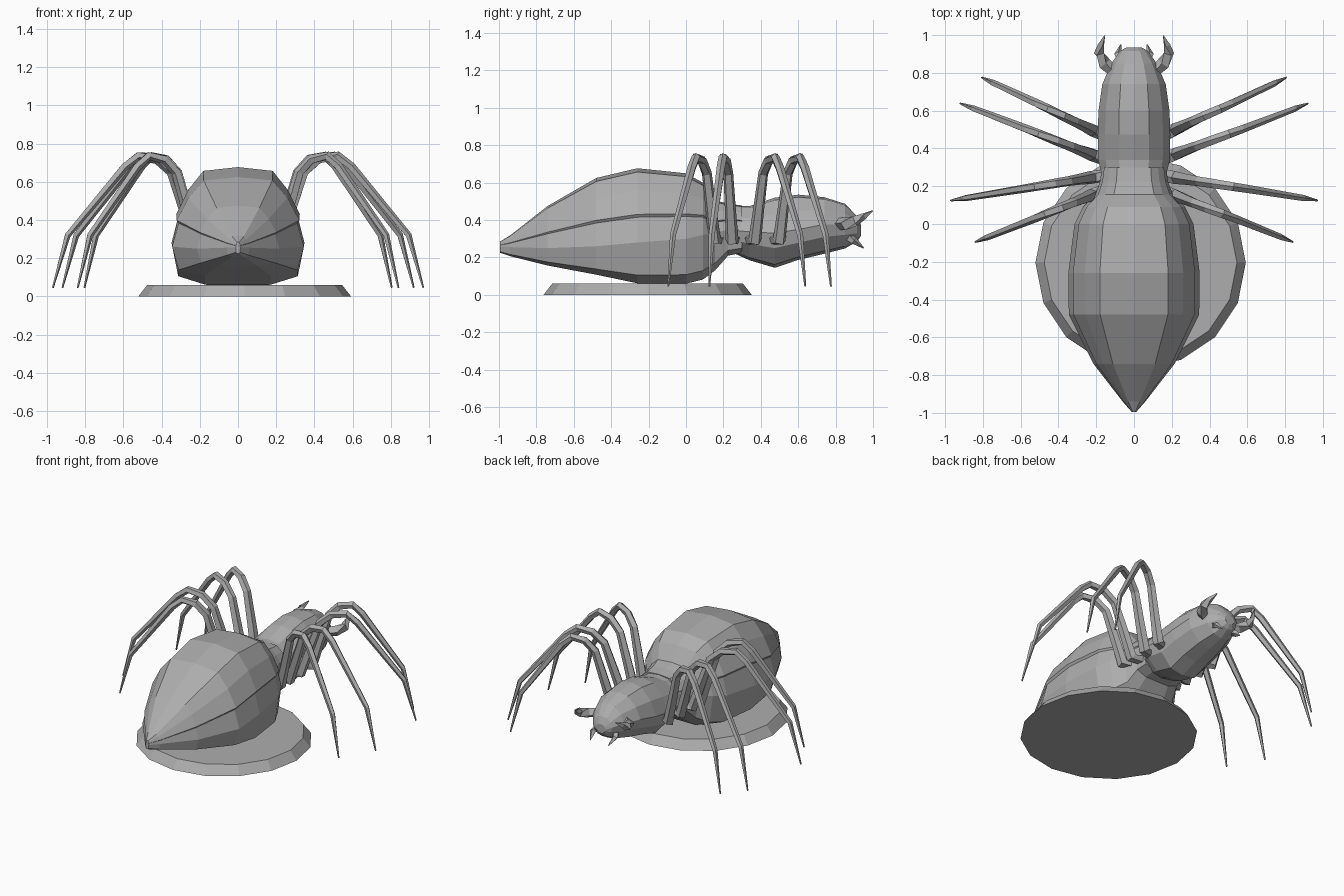
import bpy, bmesh, math
from mathutils import Vector

grey = bpy.data.materials.new("stone grey")
grey.diffuse_color = (0.42, 0.42, 0.42, 1)


def add_rings(bm, rings):
    """Skin a list of closed rings and cap both ends."""
    loops = [[bm.verts.new(p) for p in r] for r in rings]
    n = len(loops[0])
    for a, b in zip(loops, loops[1:]):
        for i in range(n):
            j = (i + 1) % n
            bm.faces.new((a[i], a[j], b[j], b[i]))
    bm.faces.new(loops[0][::-1])
    bm.faces.new(loops[-1])


def finish(name, bm):
    bmesh.ops.recalc_face_normals(bm, faces=bm.faces[:])
    me = bpy.data.meshes.new(name)
    bm.to_mesh(me)
    bm.free()
    me.materials.append(grey)
    ob = bpy.data.objects.new(name, me)
    bpy.context.collection.objects.link(ob)
    return ob


def body(name, stations, half):
    """Loft a half section along y; station = (y, bottom, top, half width, widest z)."""
    section = half + [(-x, h) for x, h in half[-2:0:-1]]
    rings = []
    for y, zb, zt, w, zw in stations:
        rings.append([(x * w, y, zw + h * ((zt - zw) if h > 0 else (zw - zb)))
                      for x, h in section])
    bm = bmesh.new()
    add_rings(bm, rings)
    return finish(name, bm)


def tube(name, pts, radii, sides=5):
    pts = [Vector(p) for p in pts]
    rings = []
    for i, (p, r) in enumerate(zip(pts, radii)):
        a, b = pts[max(i - 1, 0)], pts[min(i + 1, len(pts) - 1)]
        t = (b - a).normalized()
        u = t.cross(Vector((0, 1, 0))).normalized()
        v = t.cross(u)
        rings.append([p + r * (u * math.cos(k * math.tau / sides) + v * math.sin(k * math.tau / sides))
                      for k in range(sides)])
    bm = bmesh.new()
    add_rings(bm, rings)
    return finish(name, bm)


# Bevelled round stand
bm = bmesh.new()
add_rings(bm, [[(0.035 + r * math.cos(k * math.tau / 16), -0.205 + r * math.sin(k * math.tau / 16), z)
                for k in range(16)] for r, z in ((0.557, 0), (0.51, 0.06))])
finish("stand", bm)

# Abdomen, with a small step where the upper shell overlaps the side
body("abdomen", [
    (-0.995, 0.225, 0.285, 0.012, 0.255),
    (-0.94, 0.207, 0.318, 0.06, 0.255),
    (-0.74, 0.157, 0.475, 0.215, 0.25),
    (-0.48, 0.108, 0.625, 0.345, 0.26),
    (-0.26, 0.062, 0.677, 0.348, 0.28),
    (0.0, 0.06, 0.65, 0.315, 0.30),
    (0.09, 0.082, 0.6, 0.27, 0.32),
    (0.155, 0.13, 0.505, 0.205, 0.33),
    (0.225, 0.21, 0.488, 0.18, 0.35),
    (0.30, 0.225, 0.478, 0.17, 0.35)],
    [(0, 1), (0.52, 0.95), (0.75, 0.7), (0.93, 0.38), (0.9, 0.34),
     (1, 0), (0.9, -0.8), (0.5, -1), (0, -1)])

# Thorax and head
body("thorax_and_head", [
    (0.24, 0.23, 0.475, 0.165, 0.34),
    (0.34, 0.185, 0.475, 0.19, 0.33),
    (0.475, 0.145, 0.52, 0.192, 0.32),
    (0.60, 0.187, 0.536, 0.188, 0.34),
    (0.74, 0.22, 0.522, 0.168, 0.37),
    (0.85, 0.248, 0.487, 0.12, 0.37),
    (0.915, 0.285, 0.42, 0.075, 0.36),
    (0.935, 0.315, 0.375, 0.04, 0.345)],
    [(0, 1), (0.42, 0.93), (0.8, 0.55), (1, 0.05), (0.9, -0.4), (0.5, -0.9), (0, -1)])

# Leg outline: (fraction of reach, height, radius)
leg_shape = [(-0.08, 0.30, 0.034), (0.03, 0.29, 0.036), (0.10, 0.45, 0.031), (0.19, 0.65, 0.027),
             (0.29, 0.718, 0.026), (0.42, 0.735, 0.024), (0.51, 0.68, 0.023),
             (0.90, 0.32, 0.017), (1.0, 0.045, 0.005)]
# Root y, tip x, tip y
legs = [("front", 0.49, 0.805, 0.775), ("second", 0.36, 0.92, 0.638),
        ("third", 0.25, 0.97, 0.125), ("rear", 0.16, 0.84, -0.095)]

for side, s in (("right", 1), ("left", -1)):
    for name, y0, x1, y1 in legs:
        pts = [(s * (0.2 + t * (x1 - 0.2)), y0 + t * (y1 - y0), z) for t, z, r in leg_shape]
        tube(f"{name}_leg_{side}", pts, [r for t, z, r in leg_shape])
    # Hooked pincers and small fangs
    tube(f"pincer_{side}", [(s * 0.11, 0.81, 0.38), (s * 0.155, 0.85, 0.38), (s * 0.185, 0.905, 0.395),
                            (s * 0.175, 0.95, 0.42), (s * 0.155, 0.998, 0.45)],
         [0.03, 0.035, 0.03, 0.019, 0.003], 4)
    tube(f"fang_{side}", [(s * 0.06, 0.85, 0.32), (s * 0.085, 0.90, 0.29), (s * 0.07, 0.95, 0.25)],
         [0.025, 0.02, 0.003], 4)
